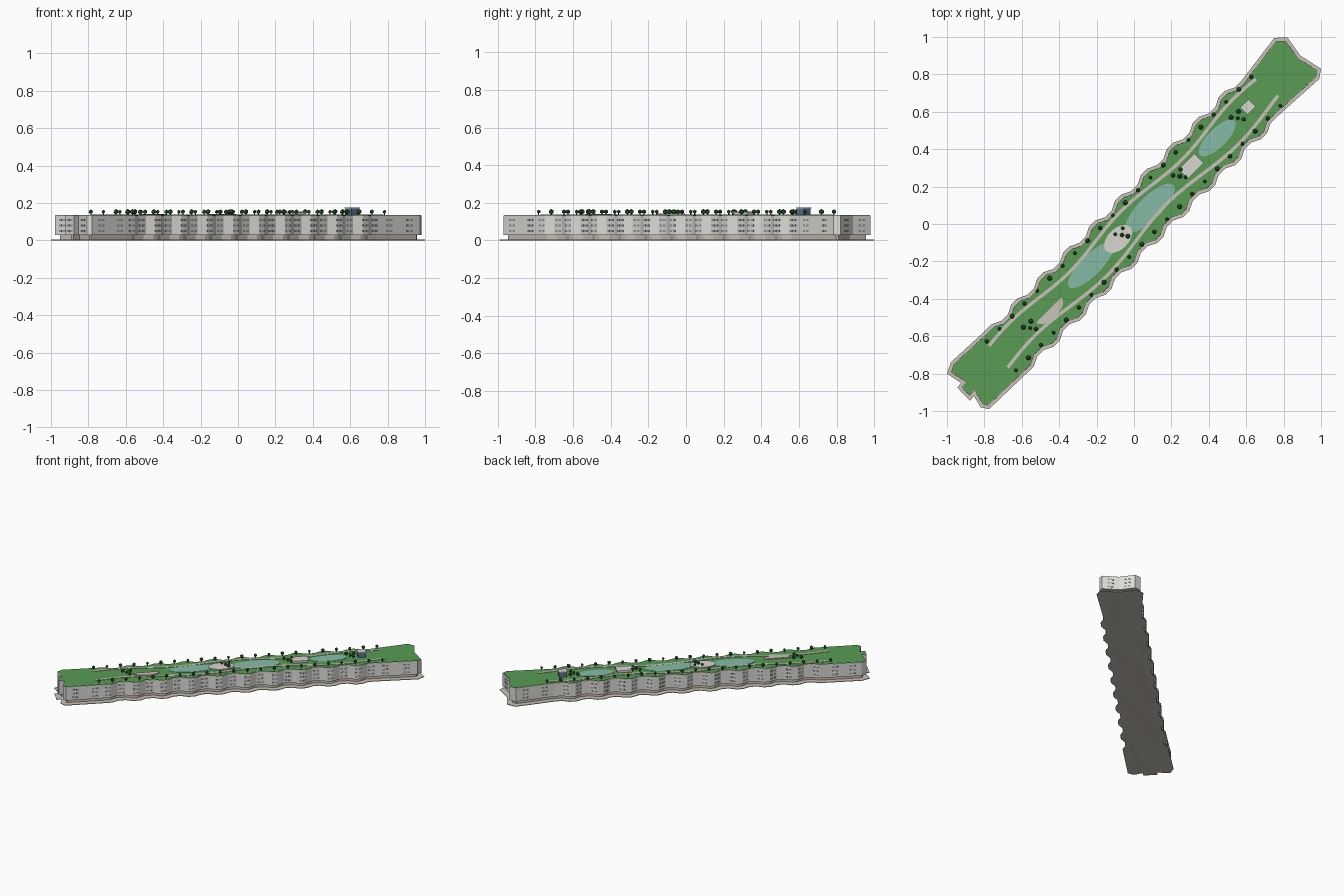
import bpy, bmesh, math
from mathutils import Vector, Matrix

if "Cube" in bpy.data.objects:
    bpy.data.objects.remove(bpy.data.objects["Cube"])

S = math.sqrt(0.5)
TOP = 0.135


def mat(name, rgb):
    m = bpy.data.materials.new(name)
    m.diffuse_color = (*rgb, 1)
    m.use_nodes = True
    m.node_tree.nodes["Principled BSDF"].inputs["Base Color"].default_value = m.diffuse_color
    return m


STONE = mat("pale_stone", (0.72, 0.71, 0.67))
BASE = mat("base_stone", (0.56, 0.52, 0.46))
PAVE = mat("paving", (0.58, 0.54, 0.48))
GRASS = mat("grass", (0.10, 0.33, 0.09))
WATER = mat("pale_water", (0.24, 0.50, 0.38))
PLAZA = mat("light_paving", (0.68, 0.67, 0.62))
GLASS = mat("blue_glass", (0.10, 0.18, 0.28))
WINDOW = mat("window_grey", (0.27, 0.32, 0.37))
LEAF = mat("leaf", (0.03, 0.14, 0.04))
BARK = mat("bark", (0.12, 0.07, 0.04))


def world(u, v):
    """Building axis (u along, v across) to x, y."""
    return Vector(((u - v) * S, (u + v) * S))


def finish(name, bm, material):
    bmesh.ops.recalc_face_normals(bm, faces=bm.faces)
    me = bpy.data.meshes.new(name)
    bm.to_mesh(me)
    bm.free()
    me.materials.append(material)
    ob = bpy.data.objects.new(name, me)
    bpy.context.collection.objects.link(ob)
    return ob


def prism(name, pts, z0, z1, material):
    bm = bmesh.new()
    face = bm.faces.new([bm.verts.new((p[0], p[1], z0)) for p in pts])
    ext = bmesh.ops.extrude_face_region(bm, geom=[face], use_keep_orig=True)
    for v in ext["geom"]:
        if isinstance(v, bmesh.types.BMVert):
            v.co.z = z1
    return finish(name, bm, material)


def inset(pts, d):
    """Mitred inward offset of a counter-clockwise outline."""
    out, n = [], len(pts)
    for i, p in enumerate(pts):
        a = (p - pts[i - 1]).normalized()
        b = (pts[(i + 1) % n] - p).normalized()
        n1, n2 = Vector((-a.y, a.x)), Vector((-b.y, b.x))
        out.append(p + (n1 + n2) * d / (1 + n1.dot(n2)))
    return out


# Rippled outline shared by paving, base, walls and roof
def ripple(side):
    pts = []
    for k in range(40):
        a = math.pi / 4 + k * math.pi / 2
        pts.append(world(-0.965 + k * 0.049, side * (0.147 + 0.017 * math.sin(a))))
    return pts


right_end = [(0.99, 0.775), (1.0, 0.83), (0.89, 0.90), (0.82, 0.998), (0.75, 0.995)]
left_end = [(-0.98, -0.74), (-1.0, -0.80), (-0.925, -0.85), (-0.945, -0.875),
            (-0.877, -0.945), (-0.855, -0.92), (-0.82, -0.98), (-0.775, -0.99)]
outline = (ripple(-1) + [Vector(p) for p in right_end]
           + ripple(1)[::-1] + [Vector(p) for p in left_end])
walls = inset(outline, 0.018)

prism("ground_paving", outline, 0, 0.004, PAVE)
prism("recessed_base", inset(outline, 0.04), 0.0, 0.032, BASE)
prism("facade_walls", walls, 0.03, 0.133, STONE)
prism("roof_lawn", inset(walls, 0.003), 0.125, TOP, GRASS)

# Windows: pairs of columns, three floors, on alternate wall bays
bm = bmesh.new()
for i, p in enumerate(walls):
    q = walls[(i + 1) % len(walls)]
    d = q - p
    L = d.length
    if L < 0.04 or (i % 2 and L < 0.1):
        continue
    groups = max(1, round(L / 0.12))
    for g in range(groups):
        for s in (-0.013, 0.013):
            c = p + d * ((g + 0.5) / groups) + d.normalized() * s
            for z in (0.051, 0.08, 0.108):
                m = (Matrix.Translation((c.x, c.y, z))
                     @ Matrix.Rotation(math.atan2(d.y, d.x), 4, 'Z')
                     @ Matrix.Diagonal((0.018, 0.003, 0.011, 1)))
                bmesh.ops.create_cube(bm, size=1, matrix=m)
finish("windows", bm, WINDOW)


# Rooftop ponds, plazas and pavilions
def ellipse(cx, cy, a, b, t0=0, t1=2 * math.pi, n=40):
    full = t1 - t0 > 6
    return [Vector((cx, cy)) + world(a * math.cos(t), b * math.sin(t))
            for t in (t0 + (t1 - t0) * k / (n if full else n - 1) for k in range(n))]


def block(cx, cy, lu, lv):
    return [Vector((cx, cy)) + world(i * lu / 2, j * lv / 2)
            for i, j in ((-1, -1), (1, -1), (1, 1), (-1, 1))]


for i, (x, y, a, b) in enumerate([(-0.23, -0.22, 0.165, 0.055),
                                  (0.085, 0.085, 0.175, 0.062),
                                  (0.445, 0.46, 0.13, 0.05)]):
    prism(f"pond_{i + 1}", ellipse(x, y, a, b), 0.13, 0.1375, WATER)
prism("oval_plaza", ellipse(-0.085, -0.08, 0.09, 0.055), 0.13, 0.142, PLAZA)
prism("half_round_stage", ellipse(-0.455, -0.46, 0.095, 0.05, math.pi, 2 * math.pi, 20),
      0.13, 0.141, PAVE)
prism("pavilion_body", block(0.305, 0.31, 0.10, 0.06), 0.13, 0.147, STONE)
prism("pavilion_roof", block(0.305, 0.31, 0.12, 0.072), 0.147, 0.153, PLAZA)
prism("glass_house", block(0.61, 0.625, 0.056, 0.05), 0.13, 0.17, GLASS)
prism("glass_house_roof", block(0.61, 0.625, 0.062, 0.055), 0.17, 0.175, PLAZA)


# Winding garden paths
def path(name, fn, u0, u1, n=48):
    mid = [world(u, fn(u)) for u in (u0 + (u1 - u0) * k / n for k in range(n + 1))]
    left, right = [], []
    for k, p in enumerate(mid):
        t = (mid[min(k + 1, n)] - mid[max(k - 1, 0)]).normalized()
        w = Vector((-t.y, t.x)) * 0.009
        left.append(p + w)
        right.append(p - w)
    prism(name, right + left[::-1], 0.13, 0.138, PAVE)


path("path_north", lambda u: 0.08 + 0.018 * math.cos(u * math.tau / 0.85), -1.01, 1.01)
path("path_south", lambda u: -0.07 + 0.023 * math.cos((u - 0.2) * math.tau), -1.02, 1.03)

# Trees: two edge rows and four small clusters
spots = [world(-1.0 + k * 2.0 / 21, v) for k in range(22) for v in (-0.107, 0.113)]
for c in ((-0.555, -0.556), (-0.064, -0.059), (0.245, 0.256), (0.555, 0.566)):
    for o in ((-0.036, 0.004), (0, 0), (0.031, -0.006), (0.004, 0.036)):
        spots.append(Vector(c) + Vector(o))
crowns, trunks = bmesh.new(), bmesh.new()
for k, p in enumerate(spots):
    r = 0.0125 + 0.002 * (k % 3 - 1)
    bmesh.ops.create_icosphere(crowns, subdivisions=1, radius=1,
                               matrix=Matrix.Translation((p.x, p.y, 0.153))
                               @ Matrix.Diagonal((r, r, r, 1)))
    bmesh.ops.create_cone(trunks, cap_ends=True, segments=6, radius1=0.003, radius2=0.003,
                          depth=0.016, matrix=Matrix.Translation((p.x, p.y, 0.14)))
finish("tree_crowns", crowns, LEAF)
finish("tree_trunks", trunks, BARK)
